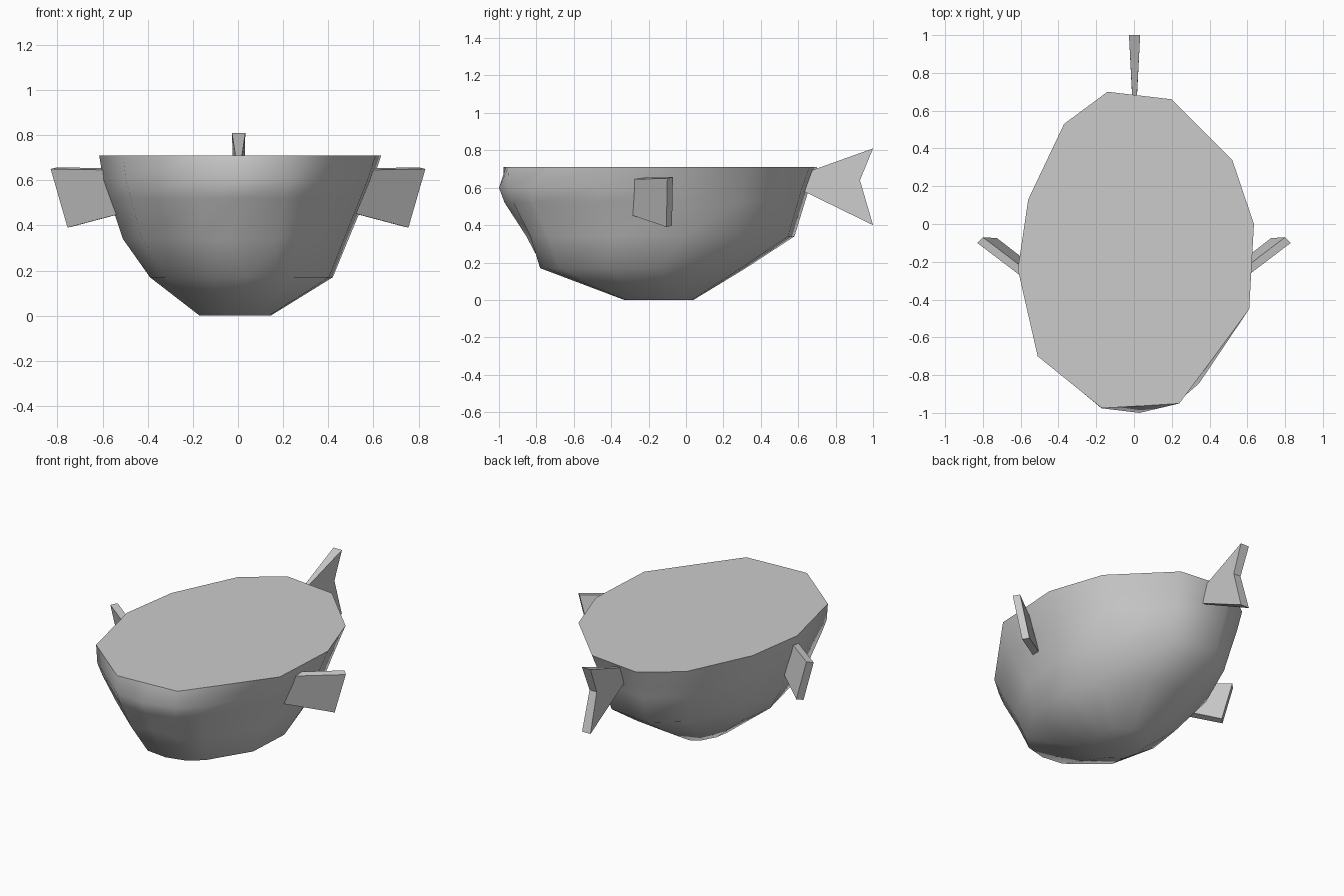
import bpy, bmesh, math

cube = bpy.data.objects.get("Cube")
if cube:
    bpy.data.objects.remove(cube, do_unlink=True)

GREY = (0.6, 0.6, 0.6, 1)
grey = bpy.data.materials.new("plain grey")
grey.diffuse_color = GREY
grey.use_nodes = True
grey.node_tree.nodes["Principled BSDF"].inputs["Base Color"].default_value = GREY


def make(name, verts, faces):
    mesh = bpy.data.meshes.new(name)
    mesh.from_pydata(verts, [], faces)
    bm = bmesh.new()
    bm.from_mesh(mesh)
    bmesh.ops.recalc_face_normals(bm, faces=bm.faces)
    bm.to_mesh(mesh)
    bm.free()
    mesh.materials.append(grey)
    ob = bpy.data.objects.new(name, mesh)
    bpy.context.collection.objects.link(ob)
    return ob


def loft(name, loops):
    """Skin a list of equal-length loops and cap both ends."""
    n = len(loops[0])
    verts = [v for loop in loops for v in loop]
    faces = [tuple(range(n)), tuple(range(len(verts) - n, len(verts)))]
    for k in range(len(loops) - 1):
        for i in range(n):
            j = (i + 1) % n
            faces.append((k * n + i, k * n + j, k * n + n + j, k * n + n + i))
    return make(name, verts, faces)


# Body: irregular flat-topped rim, shrinking ring by ring to a small flat base
rim = [(-.14, .70), (.20, .66), (.52, .34), (.635, 0), (.61, -.45), (.40, -.735),
       (.24, -.95), (.04, -.963), (-.17, -.975), (-.51, -.70), (-.615, -.24),
       (-.56, .13), (-.37, .53)]
bulge = list(rim)
bulge[5], bulge[7] = (.37, -.84), (.04, -1.0)
# height, x range, y range
rings = [(.60, -.597, .598, -1.0, .66),
         (.52, -.57, .565, -.97, .635),
         (.34, -.51, .49, -.875, .58),
         (.17, -.39, .42, -.78, .32),
         (0, -.17, .145, -.33, .04)]
loops = [[(x, y, .71) for x, y in rim]]
for z, x0, x1, y0, y1 in rings:
    loops.append([(x0 + (x + .615) / 1.25 * (x1 - x0),
                   y0 + (y + 1.0) / 1.70 * (y1 - y0), z) for x, y in bulge])
# Small dent low on the front
x, y, z = loops[3][7]
loops[3][7] = (x - .06, y + .06, z)
body = loft("body", loops)

# Side fins: tapered slanted plates
front = [(-.83, -.10, .65), (-.56, -.305, .645), (-.51, -.295, .455), (-.755, -.105, .39)]
for name, s in (("right_fin", 1), ("left_fin", -1)):
    loft(name, [[(s * x, y, z) for x, y, z in front],
                [(s * (x + .03), y + .03, z + .007) for x, y, z in front]])

# Tail fin: forked outline, thicker toward the tips
outline = [(.60, .667), (1.0, .81), (.93, .64), (1.0, .40), (.58, .605)]
loft("tail_fin", [[(s * (.008 + .06 * max(0, y - .64)) + .003, y, z)
                   for y, z in outline] for s in (-1, 1)])

# Smooth hull with a crisp rim
bpy.ops.object.select_all(action='DESELECT')
body.select_set(True)
bpy.context.view_layer.objects.active = body
bpy.ops.object.shade_smooth_by_angle(angle=math.radians(60))
